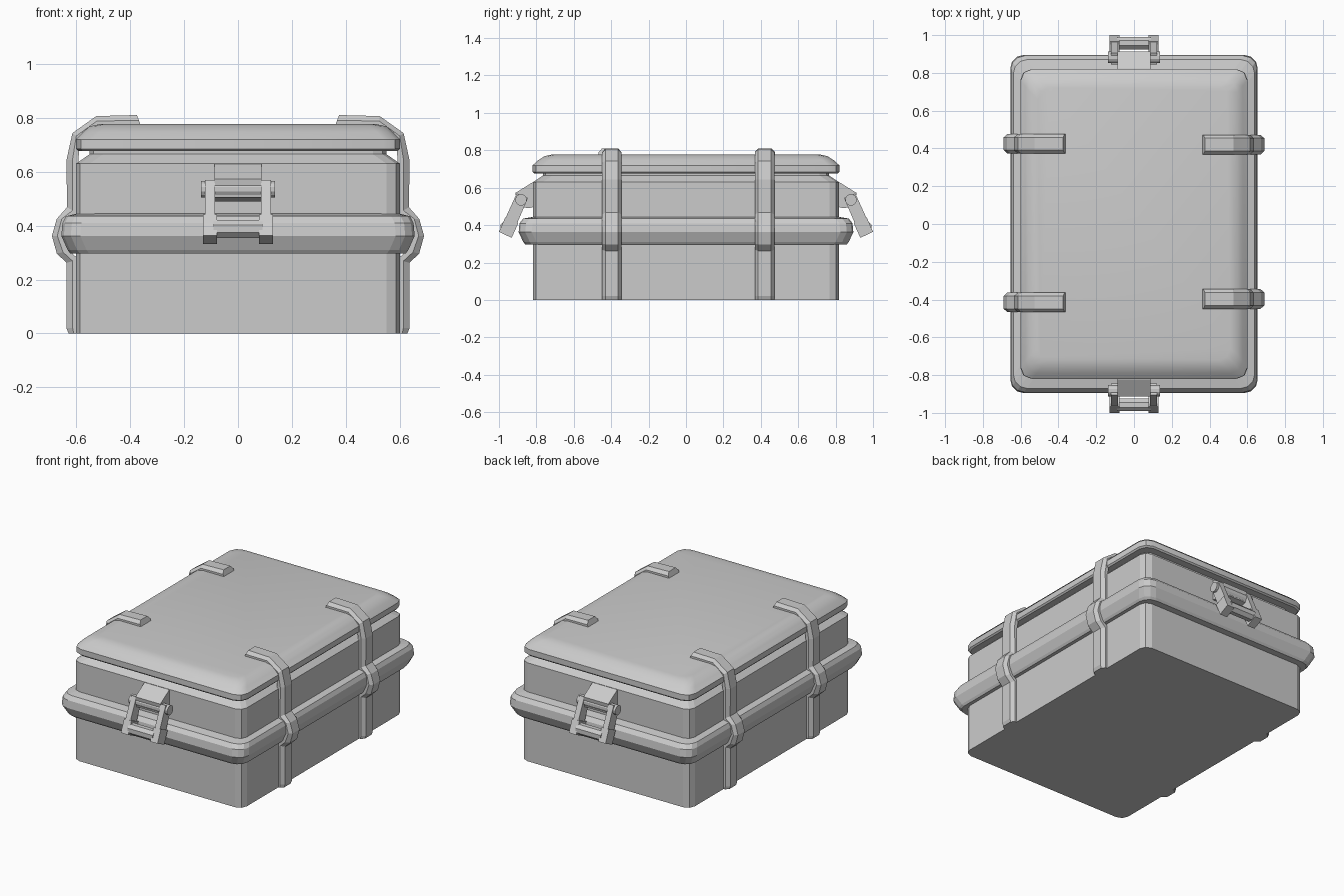
import bpy, bmesh, math

if "Cube" in bpy.data.objects:
    bpy.data.objects.remove(bpy.data.objects["Cube"])


def loft(name, rings):
    """Skin a list of equal-length point rings and cap both ends."""
    bm = bmesh.new()
    vs = [[bm.verts.new(p) for p in r] for r in rings]
    n = len(vs[0])
    for a, b in zip(vs, vs[1:]):
        for i in range(n):
            j = (i + 1) % n
            bm.faces.new((a[i], a[j], b[j], b[i]))
    bm.faces.new(vs[0])
    bm.faces.new(vs[-1])
    bmesh.ops.recalc_face_normals(bm, faces=bm.faces)
    me = bpy.data.meshes.new(name)
    bm.to_mesh(me)
    bm.free()
    ob = bpy.data.objects.new(name, me)
    bpy.context.collection.objects.link(ob)
    return ob


def rounded_rect(hx, hy, z, r, segs):
    pts = []
    for k, (sx, sy) in enumerate([(1, 1), (-1, 1), (-1, -1), (1, -1)]):
        for i in range(segs + 1):
            a = math.pi / 2 * (k + i / segs)
            pts.append((sx * (hx - r) + r * math.cos(a),
                        sy * (hy - r) + r * math.sin(a), z))
    return pts


def shell(name, levels, r, segs):
    return loft(name, [rounded_rect(hx, hy, z, r, segs) for hx, hy, z in levels])


def prism(name, side, x0, x1, s):
    """Extrude a (distance, height) outline across x; s picks front or back."""
    return loft(name, [[(x, s * d, z) for d, z in side] for x in (x0, x1)])


# case body, rim, neck and lid
shell("case_body", [(.60, .817, 0), (.60, .817, .63), (.55, .765, .665),
                    (.55, .765, .69)], .05, 2)
shell("case_rim", [(.58, .80, .297), (.622, .86, .297), (.632, .87, .31),
                   (.655, .895, .362), (.651, .89, .41), (.638, .87, .435),
                   (.595, .812, .445)], .07, 3)
lid = shell("lid", [(.55, .765, .676), (.592, .812, .676), (.60, .82, .685),
                    (.60, .82, .72), (.575, .79, .747), (.55, .757, .768),
                    (.51, .72, .777)], .06, 2)
bpy.context.view_layer.objects.active = lid
lid.select_set(True)
bpy.ops.object.shade_smooth_by_angle(angle=math.radians(28))
lid.select_set(False)

# four straps that step over the rim and hook onto the lid
outer = [(.628, 0), (.636, .02), (.636, .262), (.672, .297), (.69, .362),
         (.672, .425), (.634, .468), (.636, .643), (.614, .743),
         (.526, .806), (.375, .81)]
inner = [(.59, 0), (.59, .02), (.59, .275), (.625, .305), (.65, .362),
         (.635, .425), (.592, .445), (.592, .643), (.585, .722),
         (.52, .77), (.36, .77)]


def strap(name, sx, y):
    rings = []
    for (ox, oz), (ix, iz) in zip(outer, inner):
        mx, mz = (ox + ix) / 2, (oz + iz) / 2
        section = [(ix, -.052, iz), (mx, -.052, mz), (ox, -.034, oz),
                   (ox, .034, oz), (mx, .052, mz), (ix, .052, iz)]
        rings.append([(sx * x, y + w, z) for x, w, z in section])
    loft(name, rings)


for nm, sx, y in [("right_front", 1, -.397), ("right_back", 1, .42),
                  ("left_front", -1, -.415), ("left_back", -1, .425)]:
    strap("strap_" + nm, sx, y)

# front and back latches
mount = [(.80, .628), (.822, .628), (.912, .572), (.902, .505), (.845, .49), (.80, .50)]
arm = [(.905, .57), (.845, .545), (.935, .335), (.998, .365)]
foot = [(.966, .442), (.896, .412), (.932, .332), (1.0, .364)]


def disc(d, z, r, n):
    return [(d + r * math.cos(2 * math.pi * (i + .5) / n),
             z + r * math.sin(2 * math.pi * (i + .5) / n)) for i in range(n)]


for side, s in [("front", -1), ("back", 1)]:
    prism(side + "_latch_mount", mount, -.088, .088, s)
    prism(side + "_latch_pin", disc(.882, .535, .031, 12), -.137, .137, s)
    prism(side + "_latch_bar", disc(.958, .388, .036, 8), -.09, .09, s)
    for e, sx in [("left", -1), ("right", 1)]:
        prism(f"{side}_latch_arm_{e}", arm, sx * .086, sx * .122, s)
        prism(f"{side}_latch_foot_{e}", foot, sx * .078, sx * .13, s)
